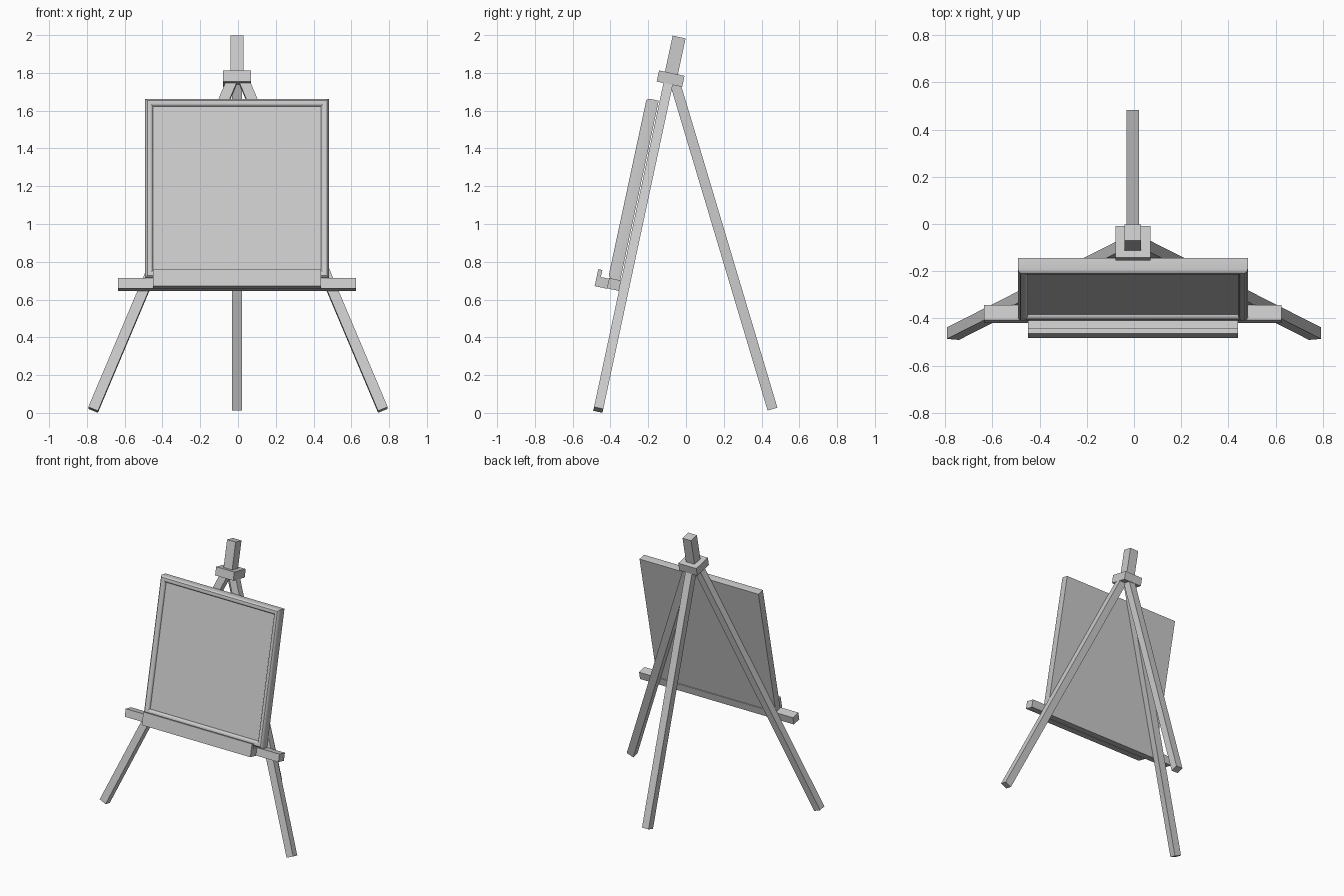
import bpy, bmesh
from math import radians
from mathutils import Matrix, Vector

if "Cube" in bpy.data.objects:
    bpy.data.objects.remove(bpy.data.objects["Cube"])

# Leaning frame shared by all front parts: x = across, y = back, z = up the slope
LEAN = Matrix.Translation((0, -0.468, 0)) @ Matrix.Rotation(radians(-12.1), 4, 'X')
CX = -0.005


def finish(name, bm, matrix):
    bmesh.ops.transform(bm, matrix=matrix, verts=bm.verts)
    bmesh.ops.recalc_face_normals(bm, faces=bm.faces)
    me = bpy.data.meshes.new(name)
    bm.to_mesh(me)
    bm.free()
    ob = bpy.data.objects.new(name, me)
    bpy.context.collection.objects.link(ob)
    return ob


def box(name, lo, hi, matrix=LEAN):
    lo, hi = Vector(lo), Vector(hi)
    bm = bmesh.new()
    bmesh.ops.create_cube(bm, size=1)
    place = Matrix.Translation((lo + hi) / 2) @ Matrix.Diagonal((*(hi - lo), 1))
    return finish(name, bm, matrix @ place)


def beam(name, foot, head, width, depth, matrix=LEAN):
    """Square-cut bar from foot to head, its depth kept in the y direction."""
    foot, head = Vector(foot), Vector(head)
    z = (head - foot).normalized()
    x = Vector((0, 1, 0)).cross(z).normalized()
    y = z.cross(x)
    turn = Matrix((x, y, z)).transposed().to_4x4()
    length = (head - foot).length
    return box(name, (-width / 2, -depth / 2, 0), (width / 2, depth / 2, length),
               matrix @ Matrix.Translation(foot) @ turn)


# Legs
for side, s in (("left", -1), ("right", 1)):
    beam(f"front_leg_{side}", (s * 0.767, 0, 0.0165), (s * 0.03, 0, 1.80), 0.055, 0.05)
beam("back_leg", (CX, 0.458, 0.02), (CX, -0.068, 1.78), 0.054, 0.054, Matrix())

# Collar and mast
box("collar", (CX - 0.074, -0.062, 1.781), (CX + 0.074, 0.076, 1.841))
box("mast", (CX - 0.035, -0.03, 1.79), (CX + 0.035, 0.04, 2.036))

# Crossbar that carries the board
box("crossbar", (CX - 0.63, -0.09, 0.655), (CX + 0.63, -0.025, 0.711))

# Tray: L profile extruded across
profile = [(-0.09, 0.653), (-0.156, 0.653), (-0.156, 0.745), (-0.134, 0.745),
           (-0.134, 0.707), (-0.09, 0.707)]
bm = bmesh.new()
face = bm.faces.new([bm.verts.new((CX - 0.445, y, z)) for y, z in profile])
ext = bmesh.ops.extrude_face_region(bm, geom=[face])["geom"]
bmesh.ops.translate(bm, vec=(0.89, 0, 0),
                    verts=[g for g in ext if isinstance(g, bmesh.types.BMVert)])
if not face.is_valid or len(bm.faces) < 8:
    bm.faces.new([v for v in bm.verts if v.co.x < 0])
finish("tray", bm, LEAN)

# Board frame: rounded moulding swept round a mitred rectangle
X0, X1, Z0, Z1 = CX - 0.487, CX + 0.487, 0.711, 1.684
moulding = [(0, -0.03), (0, -0.078), (0.004, -0.088), (0.012, -0.095), (0.028, -0.095),
            (0.037, -0.09), (0.042, -0.081), (0.042, -0.03)]
bm = bmesh.new()
rings = [[bm.verts.new(c) for c in ((X0 + i, w, Z0 + i), (X1 - i, w, Z0 + i),
                                    (X1 - i, w, Z1 - i), (X0 + i, w, Z1 - i))]
         for i, w in moulding]
for a, b in zip(rings, rings[1:] + rings[:1]):
    for k in range(4):
        n = (k + 1) % 4
        bm.faces.new((a[k], a[n], b[n], b[k]))
frame = finish("board_frame", bm, LEAN)
bpy.context.view_layer.objects.active = frame
frame.select_set(True)
bpy.ops.object.shade_smooth_by_angle(angle=radians(40))

# Board panel set inside the frame
box("board_panel", (X0 + 0.042, -0.075, Z0 + 0.042), (X1 - 0.042, -0.03, Z1 - 0.042))
